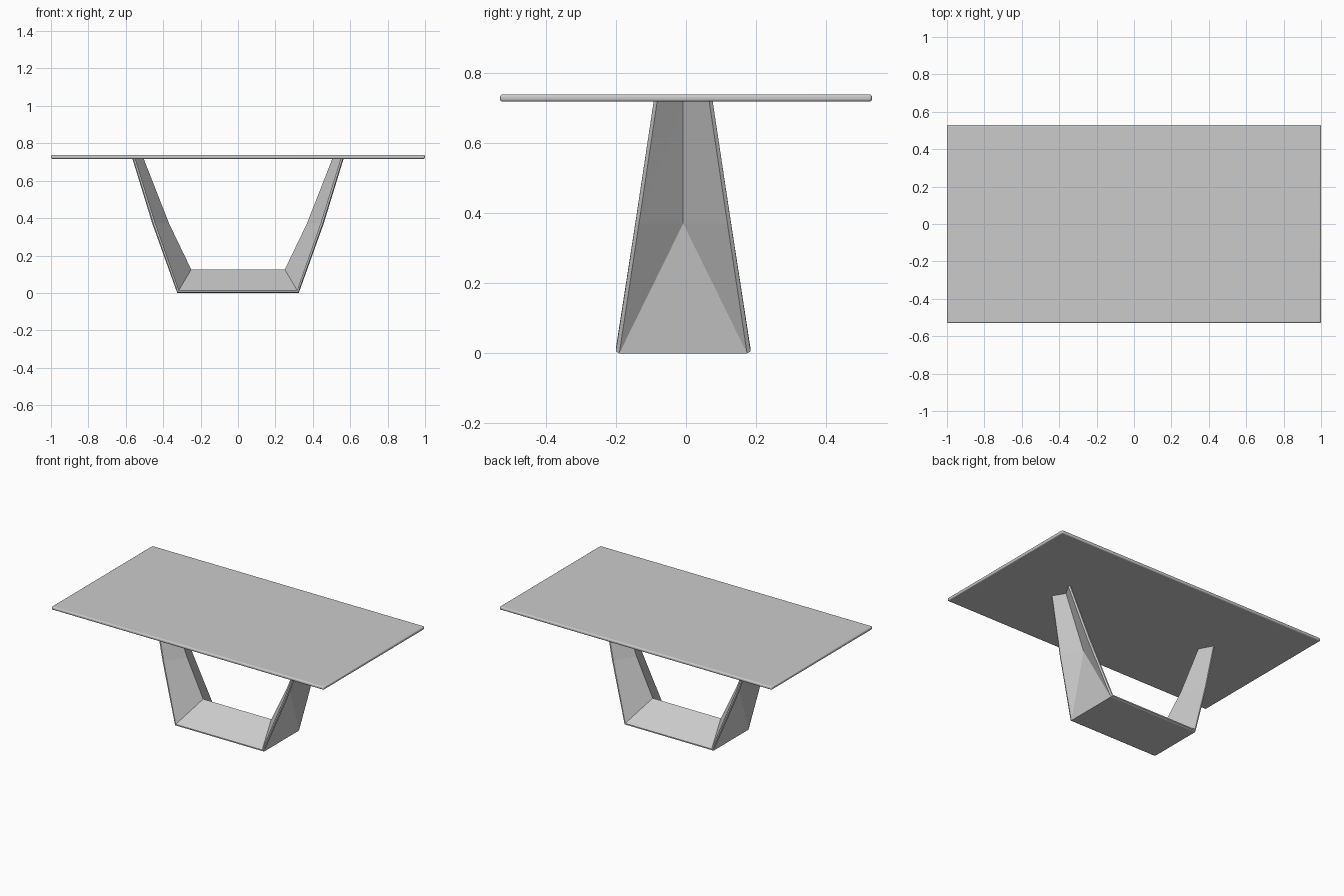
import bpy, bmesh

if "Cube" in bpy.data.objects:
    bpy.data.objects.remove(bpy.data.objects["Cube"])

# Tabletop: thin slab with rounded rim
bpy.ops.mesh.primitive_cube_add(size=1, location=(0, 0, 0.7275))
top = bpy.context.object
top.name = "tabletop"
top.scale = (2.0, 1.06, 0.021)
bpy.ops.object.transform_apply(location=False, rotation=False, scale=True)
bev = top.modifiers.new("rounded_rim", "BEVEL")
bev.width = 0.008
bev.segments = 4
bpy.ops.object.shade_smooth_by_angle()

# Pedestal: right half as stations from base centre up to the leg top.
# (outer edge xz), (rim inward offset xz), (inner ridge xz), (outer crease xz), half width
YC = -0.008
STATIONS = [
    ((0.0, 0.0), (0.0, 0.013), (0.0, 0.125), (0.0, 0.0), 0.192),
    ((0.325, 0.0), (-0.008, 0.013), (0.25, 0.125), (0.325, 0.0), 0.192),
    ((0.458, 0.37), (-0.014, 0.004), (0.368, 0.37), (0.383, 0.37), 0.136),
    ((0.565, 0.719), (-0.014, 0.0), (0.505, 0.719), (0.52, 0.719), 0.084),
]


def section(bm, outer, off, ridge, crease, w):
    def rim(k, y):
        return (outer[0] + off[0] * k, YC + y, outer[1] + off[1] * k)
    pts = [(crease[0], YC, crease[1]),
           rim(0, -w + 0.01), rim(0.4, -w), rim(1, -w),
           (ridge[0], YC, ridge[1]),
           rim(1, w), rim(0.4, w), rim(0, w - 0.01)]
    return [bm.verts.new(p) for p in pts]


bm = bmesh.new()
rings = [section(bm, *s) for s in STATIONS]
for a, b in zip(rings, rings[1:]):
    for i in range(8):
        j = (i + 1) % 8
        # split so the lower outer triangle fans from the base edge to the crease
        if i == 0:
            bm.faces.new((a[0], a[1], b[0]))
            bm.faces.new((a[1], b[1], b[0]))
        elif i == 7:
            bm.faces.new((a[7], a[0], b[0]))
            bm.faces.new((a[7], b[0], b[7]))
        else:
            bm.faces.new((a[i], a[j], b[j], b[i]))
# Leg top cap in two halves
t = rings[-1]
bm.faces.new((t[0], t[1], t[2], t[3], t[4]))
bm.faces.new((t[0], t[4], t[5], t[6], t[7]))
bmesh.ops.recalc_face_normals(bm, faces=bm.faces[:])

mesh = bpy.data.meshes.new("pedestal_base")
bm.to_mesh(mesh)
bm.free()
base = bpy.data.objects.new("pedestal_base", mesh)
bpy.context.collection.objects.link(base)
mir = base.modifiers.new("mirror_legs", "MIRROR")
mir.use_axis = (True, False, False)
mir.use_clip = True
